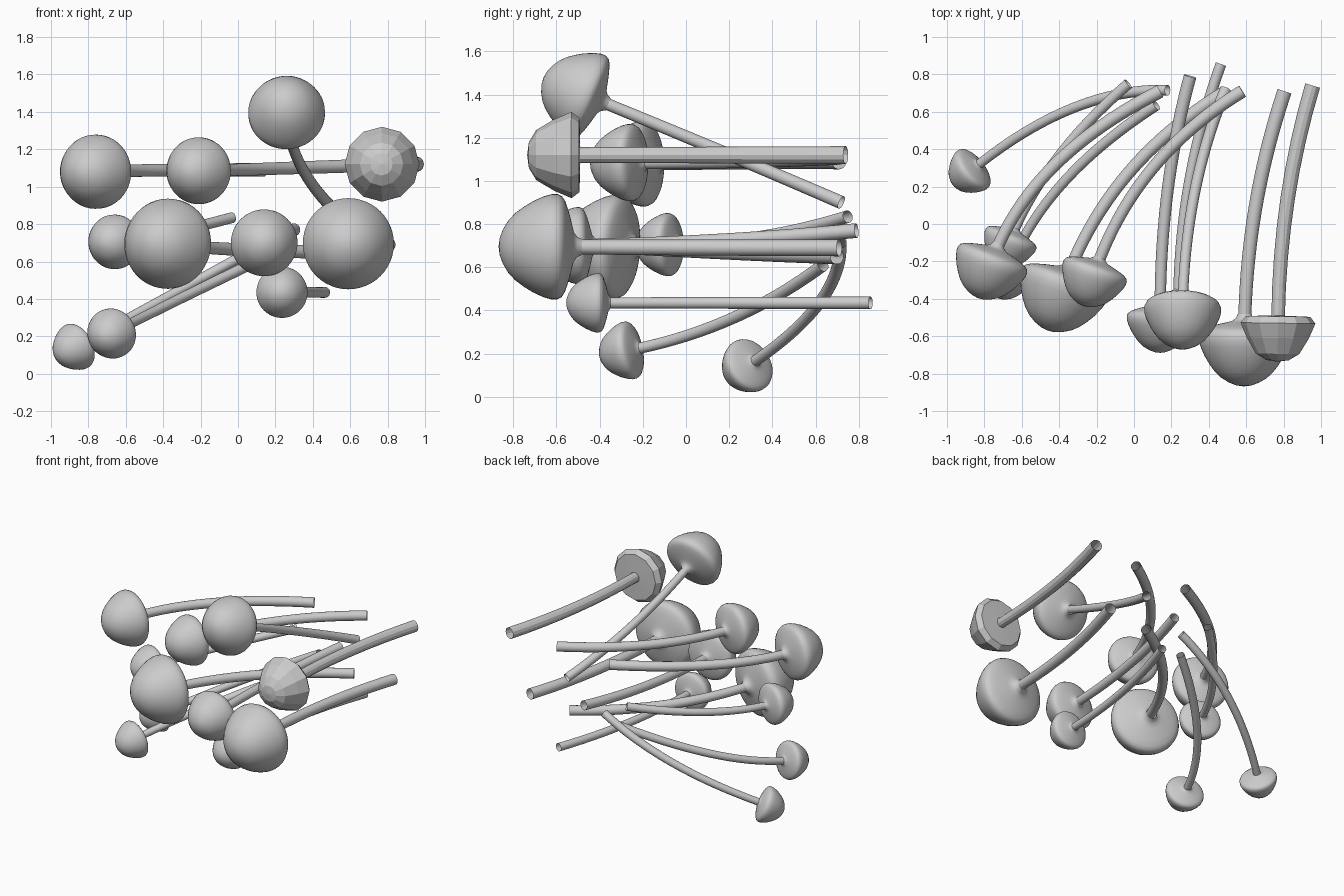
import bpy, bmesh, math
from mathutils import Vector

if "Cube" in bpy.data.objects:
    bpy.data.objects.remove(bpy.data.objects["Cube"])

# Cap profile: (distance along axis towards the tip, radius), in cap radii
SMOOTH_CAP = [(1.05, 0), (1.03, .16), (.97, .32), (.87, .49), (.74, .63), (.58, .75),
              (.4, .86), (.2, .95), (.06, .99), (-.06, .99), (-.14, .95), (-.2, .86),
              (-.25, .72), (-.3, .55), (-.34, .38), (-.37, .27), (-.43, .19), (-.52, .15)]
LOW_CAP = [(1.03, 0), (.99, .3), (.82, .58), (.40, .83), (0, 1), (-.18, .86), (-.2, .19)]

# cap centre, curve control, stem end, cap radius, stem radius
MUSHROOMS = [
    ((-.76, -.2, 1.08), (-.545, .36, 1.09), (.14, .71, 1.09), .2, .036),
    ((-.21, -.26, 1.085), (.01, .36, 1.09), (.58, .71, 1.11), .18, .035),
    ((.77, -.53, 1.12), (.78, .15, 1.12), (.955, .74, 1.12), .2, .041),
    ((.26, -.46, 1.395), (.275, .2, 1.125), (.49, .72, .9), .207, .031),
    ((-.66, -.085, .705), (-.48, .36, .715), (-.03, .75, .835), .147, .029),
    ((-.375, -.33, .695), (-.13, .33, .66), (.48, .70, .65), .243, .036),
    ((.14, -.5, .7), (.14, .2, .715), (.30, .79, .77), .18, .034),
    ((.59, -.61, .695), (.60, .1, .69), (.805, .71, .69), .246, .039),
    ((.235, -.41, .435), (.245, .25, .435), (.465, .855, .435), .138, .029),
    ((-.675, -.265, .215), (-.49, .24, .315), (.12, .635, .61), .136, .029),
    ((-.865, .29, .145), (-.32, .73, .44), (.18, .715, .715), .13, .029),
]
LOW = 2  # the faceted mushroom


def ring(bm, centre, axis, radius, n):
    side = axis.cross(Vector((0, 0, 1))).normalized()
    up = side.cross(axis)
    return [bm.verts.new(centre + radius * (math.cos(a) * side + math.sin(a) * up))
            for a in (2 * math.pi * i / n for i in range(n))]


def bridge(bm, a, b):
    n = len(b)
    for i in range(n):
        j = (i + 1) % n
        if len(a) == 1:
            bm.faces.new((a[0], b[j], b[i]))
        else:
            bm.faces.new((a[i], a[j], b[j], b[i]))


def finish(bm, name, smooth):
    bmesh.ops.recalc_face_normals(bm, faces=bm.faces)
    for f in bm.faces:
        f.smooth = smooth
    me = bpy.data.meshes.new(name)
    bm.to_mesh(me)
    bm.free()
    ob = bpy.data.objects.new(name, me)
    bpy.context.collection.objects.link(ob)


def add_cap(i, centre, axis, radius, low):
    bm = bmesh.new()
    prev = None
    for s, r in (LOW_CAP if low else SMOOTH_CAP):
        p = centre + axis * s * radius
        cur = ring(bm, p, axis, r * radius, 12 if low else 48) if r else [bm.verts.new(p)]
        if prev:
            bridge(bm, prev, cur)
        prev = cur
    finish(bm, f"mushroom_cap_{i}", not low)


def add_stem(i, p0, p1, p2, radius, low):
    bm = bmesh.new()
    prev = None
    steps = 8 if low else 24
    for k in range(steps + 1):
        t = k / steps
        p = (1 - t) ** 2 * p0 + 2 * t * (1 - t) * p1 + t * t * p2
        tangent = ((1 - t) * (p1 - p0) + t * (p2 - p1)).normalized()
        cur = ring(bm, p, tangent, radius * (.88 + .12 * t), 12 if low else 24)
        if prev:
            bridge(bm, prev, cur)
        prev = cur
    finish(bm, f"mushroom_stem_{i}", not low)


for i, (c, ctrl, end, R, r) in enumerate(MUSHROOMS):
    c, ctrl, end = Vector(c), Vector(ctrl), Vector(end)
    axis = (c - ctrl).normalized()
    add_cap(i + 1, c, axis, R, i == LOW)
    add_stem(i + 1, c - axis * R * .15, ctrl, end, r, i == LOW)
